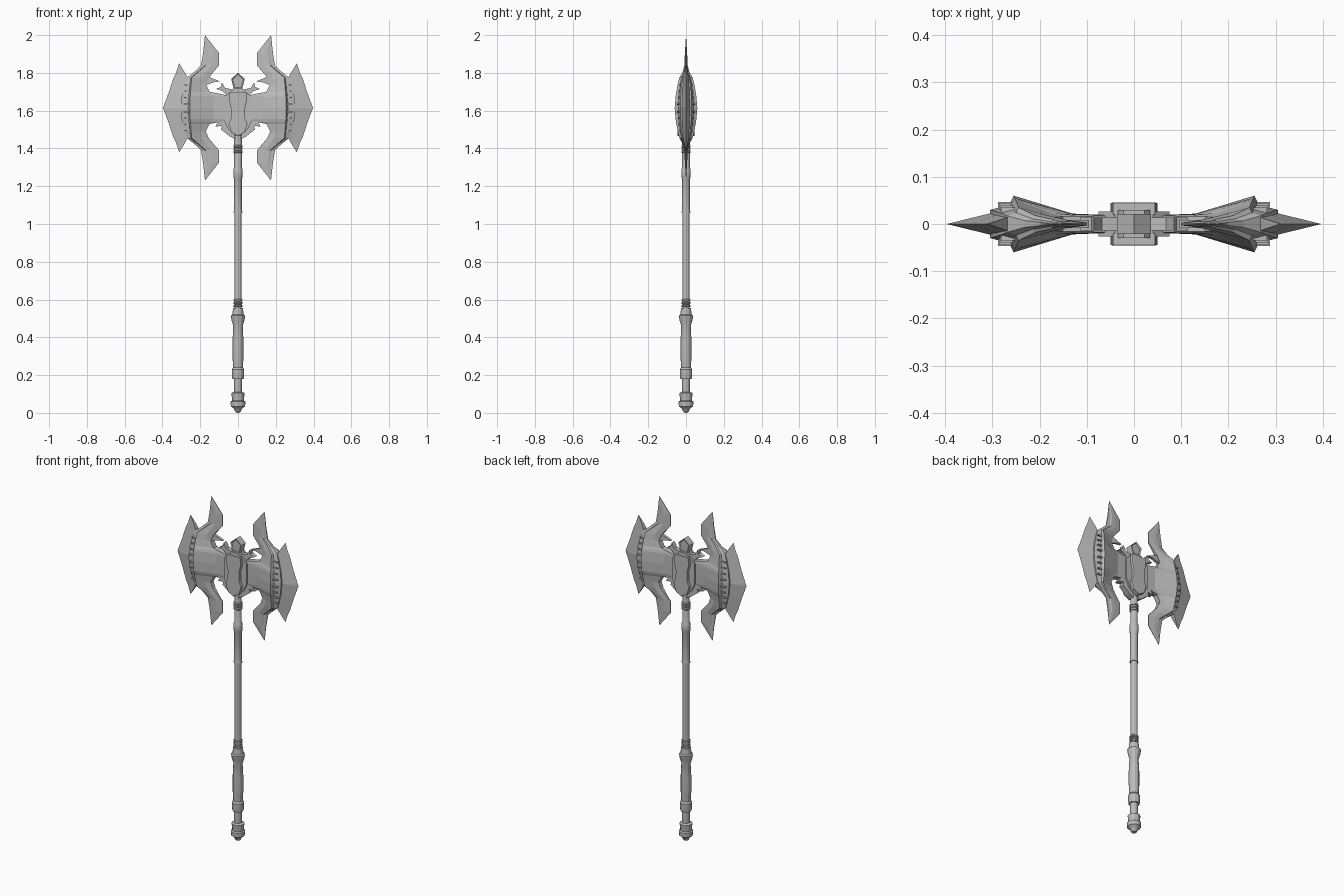
import bpy, bmesh, math
from mathutils import Matrix, Vector

default = bpy.data.objects.get("Cube")
if default:
    bpy.data.objects.remove(default)

metal = bpy.data.materials.new("grey_metal")
metal.use_nodes = True
GREY = (0.5, 0.5, 0.5, 1)
metal.diffuse_color = GREY
metal.node_tree.nodes["Principled BSDF"].inputs["Base Color"].default_value = GREY

HEAD_Z = 1.615  # height of the axe head's middle


def finish(name, bm, mirror="", origin_z=0.0):
    """Weld, mirror along the given axes and link as an object."""
    bmesh.ops.remove_doubles(bm, verts=bm.verts, dist=0.0002)
    for axis in mirror:
        geom = bm.verts[:] + bm.edges[:] + bm.faces[:]
        bmesh.ops.mirror(bm, geom=geom, matrix=Matrix.Identity(4),
                         merge_dist=0.0002, axis=axis)
    bmesh.ops.recalc_face_normals(bm, faces=bm.faces)
    mesh = bpy.data.meshes.new(name)
    bm.to_mesh(mesh)
    bm.free()
    mesh.materials.append(metal)
    obj = bpy.data.objects.new(name, mesh)
    obj.location.z = origin_z
    bpy.context.collection.objects.link(obj)
    return obj


def loft(name, rows, mirror):
    """Skin rows of (x, y) points; each row is (height, points)."""
    bm = bmesh.new()
    grid = [[bm.verts.new((x, y, h)) for x, y in points] for h, points in rows]
    for low, high in zip(grid, grid[1:]):
        for i in range(len(low) - 1):
            bm.faces.new((low[i], low[i + 1], high[i + 1], high[i]))
    return finish(name, bm, mirror, HEAD_Z)


def prism(name, outline, y_near, y_far, mirror="", origin_z=0.0, inset=None):
    """Extrude an x/z outline along y, optionally sinking a panel in its ends."""
    bm = bmesh.new()
    face = bm.faces.new([bm.verts.new((x, y_near, z)) for x, z in outline])
    result = bmesh.ops.extrude_face_region(bm, geom=[face], use_keep_orig=True)
    moved = [v for v in result["geom"] if isinstance(v, bmesh.types.BMVert)]
    bmesh.ops.translate(bm, verts=moved, vec=Vector((0, y_far - y_near, 0)))
    bmesh.ops.recalc_face_normals(bm, faces=bm.faces)
    if inset:
        ends = [f for f in bm.faces if abs(f.normal.y) > 0.9]
        bmesh.ops.inset_individual(bm, faces=ends, thickness=inset[0], depth=inset[1])
    return finish(name, bm, mirror, origin_z)


def both_sides(half):
    """Complete a right-hand outline with its left-hand reflection."""
    return half + [(-x, z) for x, z in reversed(half) if x > 0]


def lathe(name, profile, sides=12):
    """Turn a (height, radius) profile around z."""
    bm = bmesh.new()
    verts = [bm.verts.new((r, 0, z)) for z, r in profile]
    edges = [bm.edges.new(pair) for pair in zip(verts, verts[1:])]
    bmesh.ops.spin(bm, geom=verts + edges, cent=(0, 0, 0), axis=(0, 0, 1),
                   angle=math.tau, steps=sides, use_merge=True)
    obj = finish(name, bm)
    obj.data.shade_smooth()
    obj.data.set_sharp_from_angle(angle=math.radians(28))
    return obj


# Haft, turned from bottom to top
lathe("pommel", [(0, 0), (0.005, 0.014), (0.025, 0.024), (0.035, 0.038), (0.06, 0.039),
                 (0.065, 0.031), (0.105, 0.035), (0.11, 0.021), (0.185, 0.021)])
lathe("grip", [(0.18, 0), (0.18, 0.03), (0.2, 0.033), (0.23, 0.033), (0.24, 0.026),
               (0.3, 0.029), (0.38, 0.029), (0.46, 0.025), (0.49, 0.034), (0.515, 0.038),
               (0.52, 0.03), (0.555, 0.026), (0.56, 0)])
lathe("shaft", [(0.55, 0), (0.55, 0.019), (1.06, 0.019), (1.06, 0.024), (1.08, 0.021),
                (1.24, 0.021), (1.25, 0.025), (1.29, 0.025), (1.3, 0.02), (1.48, 0.02), (1.48, 0)])


def ring(name, z, radius=0.025, height=0.012):
    lathe(name, [(z, 0), (z, radius - 0.004), (z + height / 4, radius),
                 (z + height * 0.75, radius), (z + height, radius - 0.004), (z + height, 0)])


for index, z in enumerate((0.56, 0.575, 0.59, 1.375, 1.39, 1.405)):
    ring(f"shaft_ring_{index}", z)

# Blade body with horns: height, then x and y of inner edge, middle, ridge and rim
body = [
    (0, 0.03, 0.018, 0.13, 0.022, 0.255, 0.06, 0.305, 0.03),
    (0.06, 0.03, 0.018, 0.13, 0.021, 0.253, 0.055, 0.298, 0.028),
    (0.075, 0.1, 0.016, 0.15, 0.021, 0.252, 0.053, 0.295, 0.027),
    (0.085, 0.15, 0.016, 0.18, 0.024, 0.251, 0.051, 0.292, 0.026),
    (0.125, 0.17, 0.014, 0.2, 0.024, 0.248, 0.044, 0.282, 0.023),
    (0.16, 0.155, 0.01, 0.19, 0.02, 0.245, 0.035, 0.27, 0.018),
    (0.19, 0.13, 0.006, 0.17, 0.015, 0.21, 0.018, 0.232, 0.007),
    (0.225, 0.1, 0.003, 0.14, 0.008, 0.17, 0.009, 0.196, 0.003),
    (0.29, 0.1, 0.002, 0.135, 0.006, 0.16, 0.006, 0.185, 0.002),
    (0.385, 0.175, 0, 0.175, 0, 0.175, 0, 0.175, 0),
]
rows = []
for h, xi, yi, xm, ym, xr, yr, xo, yo in body:
    groove = (xr + (xo - xr) * 0.2, yo + (yr - yo) * 0.35)
    rows.append((h, [(xi, 0), (xi, yi), (xm, ym), (xr, yr), groove, (xo, yo), (xo, 0)]))
loft("blade_bodies", rows, "YZX")

# Crescent cutting edges: height, inner x, thickness, outer x
crescent = [(0, 0.295, 0.025, 0.397), (0.08, 0.285, 0.021, 0.367), (0.155, 0.265, 0.016, 0.343),
            (0.185, 0.28, 0.01, 0.328), (0.235, 0.311, 0, 0.312)]
loft("cutting_edges", [(h, [(xi, 0), (xi, y), (xo, 0)]) for h, xi, y, xo in crescent], "YZX")

# Small teeth bridging the groove beside each ridge
for index in range(4):
    h = 0.015 + index * 0.033
    x = 0.252 - index * 0.002
    prism(f"groove_teeth_{index}", [(x, h), (x + 0.036, h + 0.004), (x + 0.036, h + 0.009),
                                    (x, h + 0.012)], 0.02, 0.047 - index * 0.004, "YZX", HEAD_Z)

# Hub: wide core, raised front and back plates
prism("hub_core", both_sides([(0, 1.7), (0.04, 1.7), (0.075, 1.67), (0.075, 1.55),
                              (0.05, 1.5), (0, 1.46)]), -0.026, 0.026)
plate = both_sides([(0, 1.7), (0.044, 1.7), (0.048, 1.66), (0.036, 1.61), (0.037, 1.56),
                    (0.05, 1.53), (0.036, 1.485), (0, 1.465)])
prism("hub_plates", plate, 0.02, 0.044, "Y", inset=(0.006, 0.002))

# Wings under the hub and hooked arms above it
prism("lower_wings", [(0.015, 1.45), (0.045, 1.465), (0.09, 1.5), (0.085, 1.52),
                      (0.12, 1.515), (0.1, 1.55), (0.03, 1.56)], -0.016, 0.016, "X")
prism("upper_arms", [(0.02, 1.68), (0.06, 1.68), (0.085, 1.705), (0.115, 1.715), (0.09, 1.727),
                     (0.085, 1.75), (0.068, 1.72), (0.02, 1.71)], -0.014, 0.014, "X")
prism("horn_spurs", [(0.17, 1.785), (0.095, 1.755), (0.13, 1.75), (0.17, 1.735)],
      -0.008, 0.008, "X")

# Collar and five-sided finial
prism("collar", both_sides([(0, 1.72), (0.022, 1.72), (0.034, 1.705), (0.034, 1.685),
                            (0, 1.685)]), -0.03, 0.03)
prism("finial", both_sides([(0, 1.8), (0.036, 1.768), (0.022, 1.715), (0, 1.715)]),
      -0.021, 0.021, inset=(0.008, -0.005))
